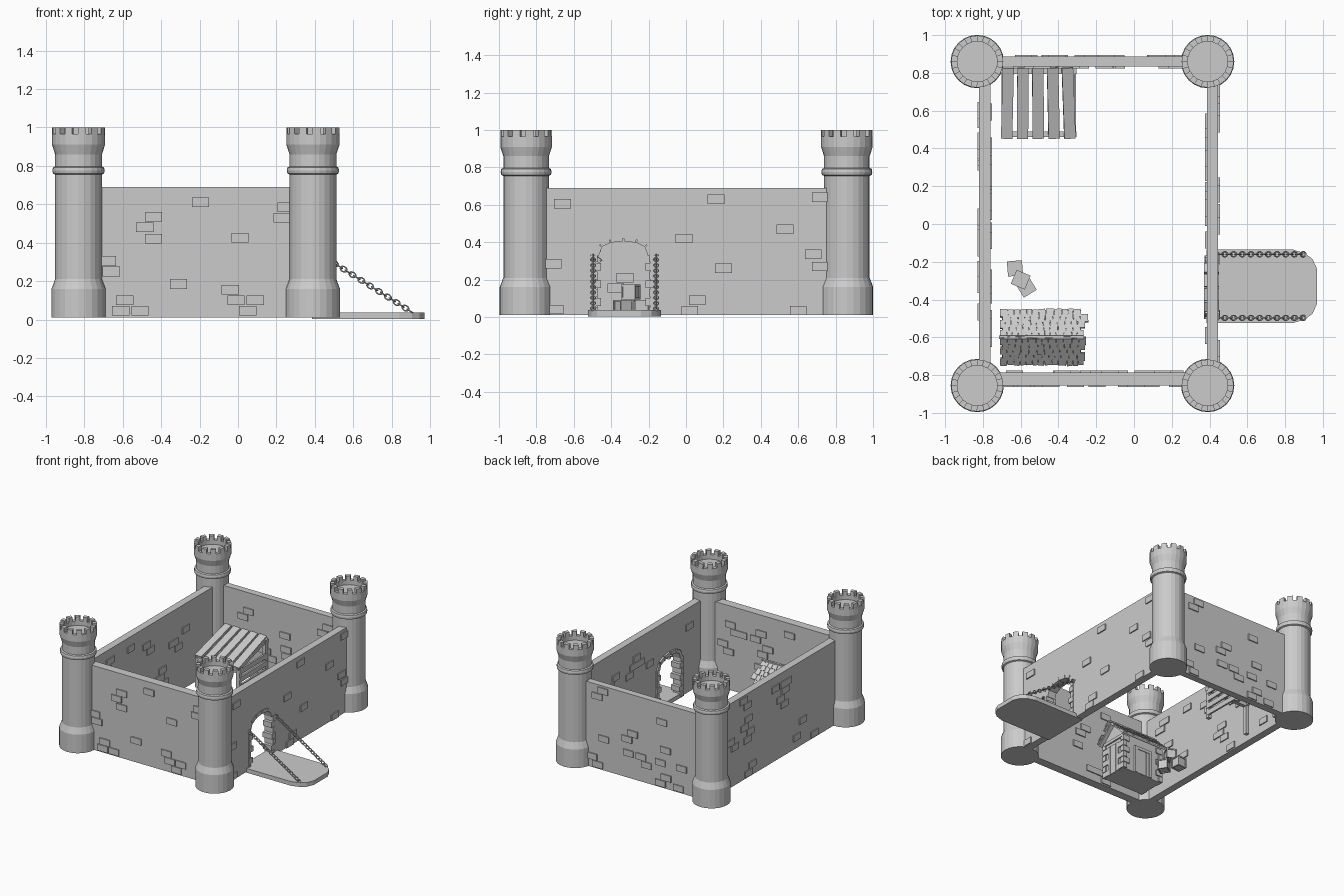
import bpy, bmesh, random
from math import sin, cos, pi, atan2, radians, hypot
from mathutils import Matrix, Vector, Euler

if "Cube" in bpy.data.objects:
    bpy.data.objects.remove(bpy.data.objects["Cube"])

random.seed(4)
jit = lambda a: random.uniform(-a, a)


def finish(bm, name, smooth=None):
    bmesh.ops.recalc_face_normals(bm, faces=bm.faces)
    me = bpy.data.meshes.new(name)
    bm.to_mesh(me)
    bm.free()
    ob = bpy.data.objects.new(name, me)
    bpy.context.collection.objects.link(ob)
    return ob


def box(bm, c, s, rot=(0, 0, 0)):
    m = Matrix.Translation(c) @ Euler(rot).to_matrix().to_4x4() @ Matrix.Diagonal((*s, 1))
    bmesh.ops.create_cube(bm, size=1, matrix=m)


def prism(bm, pts, vec):
    """Extrude a closed outline of 3D points along vec."""
    f = bm.faces.new([bm.verts.new(p) for p in pts])
    ext = bmesh.ops.extrude_face_region(bm, geom=[f], use_keep_orig=True)
    bmesh.ops.translate(bm, vec=vec, verts=[g for g in ext['geom'] if isinstance(g, bmesh.types.BMVert)])


# Corner towers: lathed profile plus a ring of merlons
N = 24
PROFILE = [(0, .01), (.141, .01), (.141, .16), (.122, .21), (.122, .755), (.133, .76), (.136, .775),
           (.133, .792), (.122, .797), (.122, .86), (.138, .91), (.138, .965), (.106, .965), (.106, .93), (0, .93)]
for name, cx, cy in (("tower_back_left", -.83, .86), ("tower_back_right", .39, .86),
                     ("tower_front_left", -.83, -.855), ("tower_front_right", .39, -.855)):
    bm = bmesh.new()
    vs = [bm.verts.new((r, 0, z)) for r, z in PROFILE]
    es = [bm.edges.new(p) for p in zip(vs, vs[1:])]
    bmesh.ops.spin(bm, geom=vs + es, axis=(0, 0, 1), cent=(0, 0, 0), angle=2 * pi, steps=N)
    bmesh.ops.remove_doubles(bm, verts=bm.verts, dist=1e-4)
    for i in range(0, N, 2):
        a, b = 2 * pi * i / N - .02, 2 * pi * (i + 1) / N + .02
        prism(bm, [(r * cos(t), r * sin(t), .96) for r, t in ((.138, a), (.138, b), (.106, b), (.106, a))], (0, 0, .04))
    bmesh.ops.translate(bm, vec=(cx, cy, 0), verts=bm.verts)
    finish(bm, name)

# Curtain walls; the right one has the arched gateway
ZB, ZT = .01, .69
bm = bmesh.new()
box(bm, (-.22, -.82, .35), (1.2, .07, .68))
finish(bm, "front_wall")
bm = bmesh.new()
box(bm, (-.22, .86, .35), (1.2, .055, .68))
finish(bm, "back_wall")
bm = bmesh.new()
box(bm, (-.79, 0, .35), (.06, 1.7, .68))
finish(bm, "left_wall")
GC, GR = -.335, .145
arch = []
for i in range(13):
    t = pi * i / 12
    arch.append((GC - GR * cos(t), .33 + .09 * abs(sin(t)) ** .7))
gate = [(GC - GR, ZB)] + arch + [(GC + GR, ZB)]
outline = [(-.85, ZB)] + gate + [(.86, ZB), (.86, ZT), (-.85, ZT)]
bm = bmesh.new()
prism(bm, [(.386, y, z) for y, z in outline], (.059, 0, 0))
finish(bm, "gate_wall")

# Stones lining the gateway
bm = bmesh.new()
for k in range(7):
    for s in (-1, 1):
        w = .05 if k % 2 else .03
        box(bm, (.413, GC + s * (GR + .012 - w / 2 + .012), .034 + k * .047), (.078 + jit(.006), w, .042))
for (y0, z0), (y1, z1) in zip(arch[::2], arch[2::2]):
    d = hypot(y1 - y0, z1 - z0)
    box(bm, (.41, (y0 + y1) / 2, (z0 + z1) / 2), (.074 + jit(.006), d * .9, .028), (atan2(z1 - z0, y1 - y0), 0, 0))
finish(bm, "gate_stones")

# Raised bricks scattered over both faces of each wall
FRONT = [(-.44, .535), (-.485, .48), (-.44, .42), (-.68, .305), (-.66, .25), (-.59, .1), (-.61, .045), (-.51, .045),
         (-.195, .61), (-.31, .185), (.01, .425), (.25, .585), (.23, .53), (-.04, .155), (-.01, .1), (.09, .1), (.05, .045)]
RIGHT = [(-.66, .605), (-.71, .285), (-.7, .04), (-.01, .42), (.16, .63), (.2, .26), (.53, .47), (.72, .64),
         (.68, .335), (.72, .27), (.06, .09), (.02, .035), (.6, .035)]


def scatter(lo, hi, n):
    out = []
    for _ in range(n):
        u, z = random.uniform(lo, hi), .045 + .055 * random.randint(0, 10)
        out.append((u, z))
        if random.random() < .5:
            out.append((u + random.choice((-.05, .05)), z + .055))
    return out


def bricks(name, spots, axis, plane, keep=lambda u, z: True):
    bm = bmesh.new()
    for u, z in spots:
        if keep(u, z):
            c, s = ((u, plane, z), (.09, .018, .05)) if axis == 'x' else ((plane, u, z), (.018, .09, .05))
            box(bm, c, s)
    finish(bm, name)


clear = lambda u, z: abs(u - GC) > .24 or z > .49
bricks("front_bricks_outer", FRONT, 'x', -.855)
bricks("front_bricks_inner", scatter(-.64, .2, 10), 'x', -.785)
bricks("back_bricks_outer", scatter(-.64, .2, 12), 'x', .887)
bricks("back_bricks_inner", scatter(-.64, .2, 10), 'x', .833)
bricks("left_bricks_outer", scatter(-.65, .65, 14), 'y', -.82)
bricks("left_bricks_inner", scatter(-.65, .65, 13), 'y', -.76)
bricks("right_bricks_outer", RIGHT, 'y', .445, clear)
bricks("right_bricks_inner", scatter(-.65, .65, 13), 'y', .386, clear)

# Drawbridge with chamfered end
half = [(.385, .195), (.84, .195), (.905, .175), (.945, .145), (.97, .09)]
pts = half + [(x, -y) for x, y in reversed(half)]
bm = bmesh.new()
prism(bm, [(x, -.33 + y, .003) for x, y in pts], (0, 0, .034))
finish(bm, "drawbridge")

# Chains: alternating oval links
def link(bm, m, R=.013, r=.004, n=10, k=5):
    rings = []
    for i in range(n):
        a = 2 * pi * i / n
        rings.append([bm.verts.new(m @ Vector((1.35 * (R + r * cos(b)) * cos(a), (R + r * cos(b)) * sin(a), r * sin(b))))
                      for b in (2 * pi * j / k for j in range(k))])
    for i in range(n):
        for j in range(k):
            p, q = rings[i], rings[(i + 1) % n]
            bm.faces.new((p[j], q[j], q[(j + 1) % k], p[(j + 1) % k]))


A, B = Vector((.435, 0, .335)), Vector((.895, 0, .045))
tilt = Matrix.Rotation(atan2(A.z - B.z, B.x - A.x), 4, 'Y')
for name, y in (("chain_near", -.497), ("chain_far", -.16)):
    bm = bmesh.new()
    for i in range(21):
        p = A.lerp(B, i / 20) + Vector((0, y, 0))
        link(bm, Matrix.Translation(p) @ tilt @ Matrix.Rotation(pi / 2 * (i % 2), 4, 'X'))
    finish(bm, name)

# Lean-to shed: plank roof, posts and slatted side
bm = bmesh.new()
for i in range(5):
    box(bm, (-.67 + i * .081, .64, .325), (.06, .39, .018), (radians(17), radians(1.5 * i), radians((i - 1) * 1.3)))
finish(bm, "shed_roof_planks")
bm = bmesh.new()
for x in (-.69, -.325):
    box(bm, (x, .475, .135), (.03, .03, .25))
    box(bm, (x, .81, .19), (.03, .03, .36))
    box(bm, (x, .64, .305), (.022, .38, .022), (radians(17), 0, 0))
box(bm, (-.505, .475, .255), (.4, .03, .028))
box(bm, (-.505, .81, .355), (.4, .03, .028))
finish(bm, "shed_frame")
bm = bmesh.new()
for i in range(4):
    box(bm, (-.315, .645, .05 + i * .062), (.014, .36, .04), (jit(.03), 0, 0))
finish(bm, "shed_side_slats")

# Cottage body
bm = bmesh.new()
prism(bm, [(-.67, y, z) for y, z in ((-.71, .01), (-.49, .01), (-.49, .31), (-.6, .415), (-.71, .31))], (.36, 0, 0))
finish(bm, "cottage_walls")
bm = bmesh.new()
for x in (-.67, -.31):
    for y in (-.71, -.49):
        for k in range(6):
            a, b = (.06, .035) if k % 2 else (.035, .06)
            sx, sy = (1 if x < -.5 else -1), (1 if y < -.6 else -1)
            box(bm, (x + sx * (a / 2 - .01), y + sy * (b / 2 - .01), .035 + k * .047), (a, b, .042))
finish(bm, "cottage_corner_stones")
bm = bmesh.new()
for k in range(4):
    box(bm, (-.535 + k * .03, -.486, .11), (.027, .014, .2))
box(bm, (-.49, -.484, .222), (.16, .02, .024))
for x in (-.56, -.42):
    box(bm, (x, -.484, .115), (.02, .02, .21))
for k in range(4):
    box(bm, (-.306, -.645 + k * .03, .13), (.012, .025, .24))
box(bm, (-.306, -.6, .29), (.016, .22, .024))
finish(bm, "cottage_door_and_timber")

# Cottage roof: two slabs covered with rough shingles
bm = bmesh.new()
for s in (-1, 1):
    box(bm, (-.49, -.6 + s * .07, .36), (.42, .195, .014), (-s * radians(44), 0, 0))
box(bm, (-.49, -.6, .438), (.45, .02, .016))
finish(bm, "cottage_roof")
bm = bmesh.new()
for s in (-1, 1):
    for row in range(5):
        x = -.71 + (row % 2) * .012
        while x < -.285:
            w = random.uniform(.028, .045)
            d = .016 + row * .0275 + jit(.003)
            box(bm, (x + w / 2, -.6 + s * d, .441 - d * .97), (w * .93, .052, .009 + jit(.002)),
                (-s * radians(38), jit(.06), jit(.08)))
            x += w
finish(bm, "cottage_shingles")

# Crates: core with raised edge boards
bm = bmesh.new()
for cx, cy, cz, rot in ((-.63, -.235, .052, .08), (-.57, -.335, .052, .55), (-.6, -.295, .134, -.4)):
    S = .08
    m = Matrix.Translation((cx, cy, cz)) @ Matrix.Rotation(rot, 4, 'Z')
    box(bm, m.translation, (S * .86,) * 3, (0, 0, rot))
    for a in (-1, 1):
        for b in (-1, 1):
            h, t = S * .44, S * .12
            for c, s in (((0, a * h, b * h), (S, t, t)), ((a * h, 0, b * h), (t, S, t)), ((a * h, b * h, 0), (t, t, S))):
                box(bm, m @ Vector(c), s, (0, 0, rot))
finish(bm, "crates")
